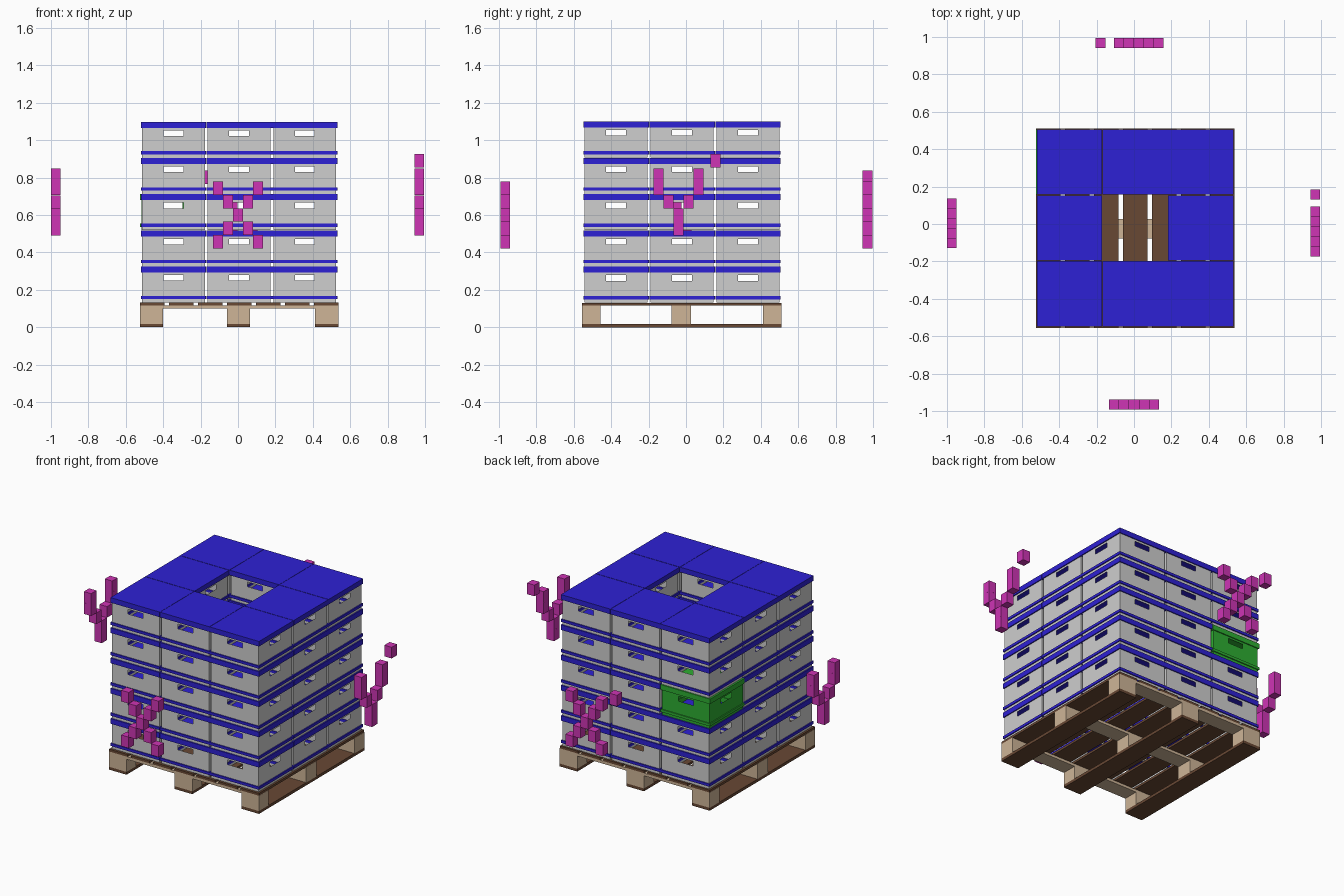
import bpy, bmesh
from mathutils import Matrix, Vector

if "Cube" in bpy.data.objects:
    bpy.data.objects.remove(bpy.data.objects["Cube"])


def material(name, r, g, b):
    m = bpy.data.materials.new(name)
    m.diffuse_color = (r, g, b, 1)
    m.use_nodes = True
    m.node_tree.nodes["Principled BSDF"].inputs["Base Color"].default_value = m.diffuse_color
    return m


GREY = material("light_grey", 0.62, 0.62, 0.62)
BLUE = material("blue", 0.027, 0.015, 0.66)
GREEN = material("green", 0.027, 0.42, 0.032)
MAGENTA = material("magenta", 0.62, 0.035, 0.46)
TAN = material("tan_wood", 0.62, 0.46, 0.31)
BROWN = material("brown_wood", 0.14, 0.065, 0.034)


def block(bm, x, y, z, mat=0):
    """Axis-aligned block from three (low, high) ranges."""
    lo, hi = Vector((x[0], y[0], z[0])), Vector((x[1], y[1], z[1]))
    m = Matrix.Translation((lo + hi) / 2) @ Matrix.Diagonal((*(hi - lo), 1))
    res = bmesh.ops.create_cube(bm, size=1, matrix=m)
    for f in {f for v in res["verts"] for f in v.link_faces}:
        f.material_index = mat


def to_mesh(bm, name, mats):
    mesh = bpy.data.meshes.new(name)
    bm.to_mesh(mesh)
    bm.free()
    for m in mats:
        mesh.materials.append(m)
    return mesh


def place(name, mesh, loc=(0, 0, 0)):
    ob = bpy.data.objects.new(name, mesh)
    ob.location = loc
    bpy.context.collection.objects.link(ob)
    return ob


# Pallet
XS = [(-0.525, -0.40), (-0.06, 0.065), (0.412, 0.537)]
YS = [(-0.555, -0.457), (-0.078, 0.028), (0.41, 0.51)]
FULL_X, FULL_Y = (-0.525, 0.537), (-0.555, 0.51)


def wood(name, mat, parts):
    bm = bmesh.new()
    for p in parts:
        block(bm, *p)
    place(name, to_mesh(bm, name, [mat]))


wood("pallet_runners", BROWN, [(x, FULL_Y, (0, 0.018)) for x in XS])
wood("pallet_blocks", TAN, [(x, y, (0.018, 0.099)) for x in XS for y in YS])
wood("pallet_stringers", TAN, [(FULL_X, y, (0.099, 0.116)) for y in YS])
wood("pallet_top_boards", BROWN,
     [((0.006 + k * 0.155 - 0.065, 0.006 + k * 0.155 + 0.065), FULL_Y, (0.116, 0.131))
      for k in range(-3, 4)])


# Storage box: thin walls with a hand hole on every side, base band and lid
BODY, RIM, HEIGHT = 0.168, 0.1745, 0.1935


def storage_box(name, mats):
    bm = bmesh.new()
    us = (-BODY, -0.053, 0.053, BODY)
    zs = (0, 0.117, 0.147, 0.165)
    for side in range(4):
        rot = Matrix.Rotation(side * 1.5707963, 3, 'Z')
        for i in range(3):
            for j in range(3):
                if i == 1 and j == 1:
                    continue  # hand hole
                quad = [(us[i], zs[j]), (us[i + 1], zs[j]),
                        (us[i + 1], zs[j + 1]), (us[i], zs[j + 1])]
                bm.faces.new([bm.verts.new(rot @ Vector((u, -BODY, z))) for u, z in quad])
    # base band
    band = (0.018, 0.035)
    for s in (-1, 1):
        edge = sorted((s * RIM, s * (BODY - 0.004)))
        block(bm, (-RIM, RIM), edge, band, 1)
        block(bm, edge, (-BODY, BODY), band, 1)
    # lid
    block(bm, (-RIM, RIM), (-RIM, RIM), (0.160, HEIGHT - 0.001), 1)
    bmesh.ops.remove_doubles(bm, verts=bm.verts[:], dist=1e-5)
    return to_mesh(bm, name, mats)


plain = storage_box("storage_box", [GREY, BLUE])
marked = storage_box("marked_box", [GREEN, GREEN])

# Stack: five layers, 3 x 3 ring with an open centre
for layer in range(5):
    for i in (-1, 0, 1):
        for j in (-1, 0, 1):
            if i == 0 and j == 0:
                continue
            special = (layer, i, j) == (2, -1, 1)
            loc = (0.006 + i * 0.351 - (0.004 if special else 0),
                   -0.021 + j * 0.352, 0.132 + layer * HEIGHT)
            place("green_box" if special else "storage_box",
                  marked if special else plain, loc)

# Floating marker blocks on the four sides: (column, row) cells
CROSS = [(-2, 2), (2, 2), (-1, 1), (1, 1), (0, 0), (-1, -1), (1, -1), (-2, -2), (2, -2)]
FORK = [(-2, 2), (2, 2), (-2, 1), (2, 1), (-1, 0), (1, 0), (0, -1), (0, -2)]


def markers(name, cells, axis, depth, centre, z0, dot=None):
    bm = bmesh.new()
    spots = [(centre + c * 0.053, z0 + r * 0.0715) for c, r in cells]
    if dot:
        spots.append(dot)
    for u, z in spots:
        along, out = (u - 0.0265, u + 0.0265), (depth - 0.026, depth + 0.026)
        xy = (along, out) if axis == 'X' else (out, along)
        block(bm, *xy, (z - 0.0357, z + 0.0357))
    place(name, to_mesh(bm, name, [MAGENTA]))


markers("front_marker_blocks", CROSS, 'X', -0.965, 0.0, 0.60)
markers("back_marker_blocks", CROSS, 'X', 0.968, 0.025, 0.60, (-0.18, 0.802))
markers("right_marker_blocks", FORK, 'Y', 0.969, -0.04, 0.67, (0.158, 0.89))
markers("left_marker_blocks", FORK, 'Y', -0.974, 0.003, 0.67)
